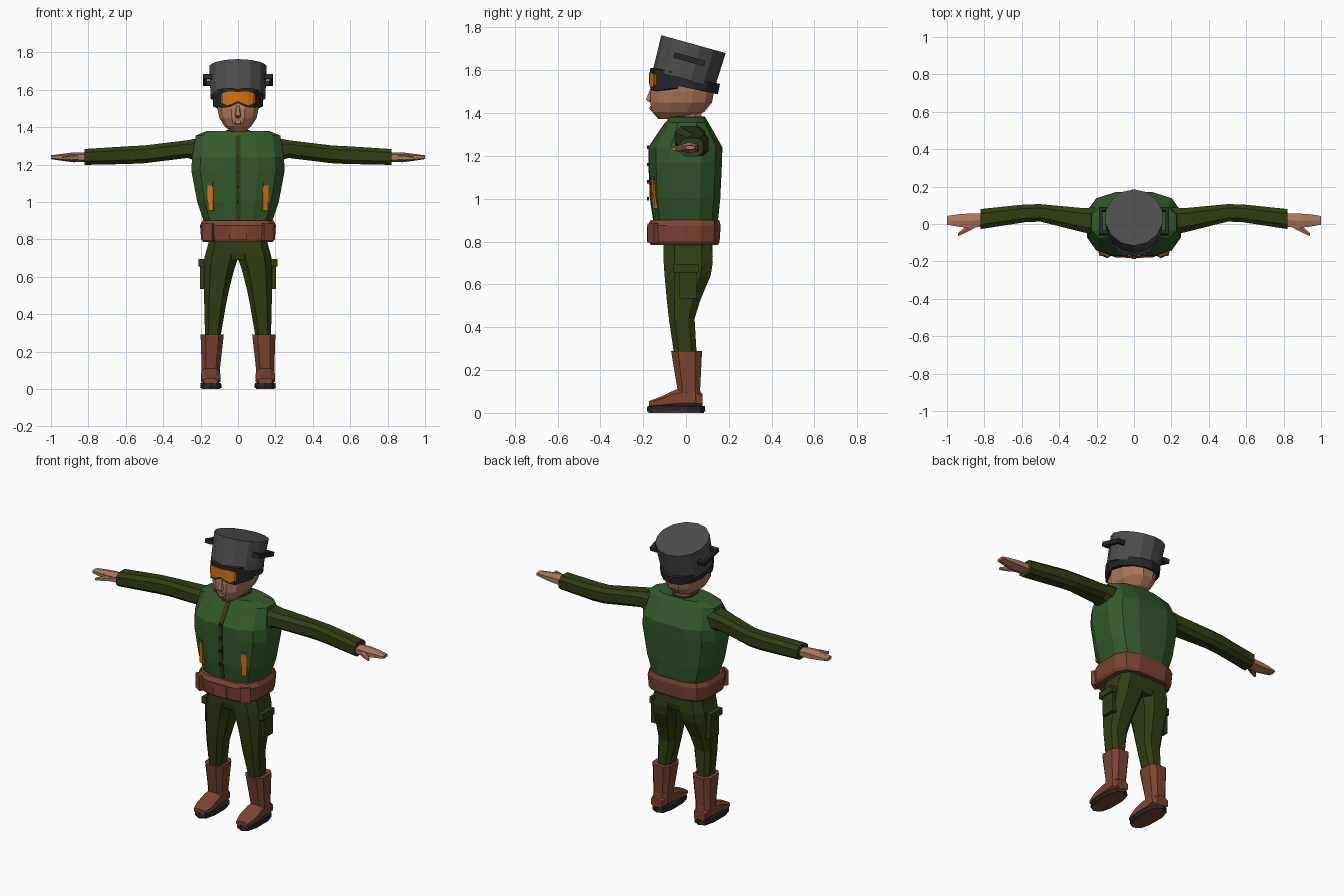
import bpy, bmesh, math
from mathutils import Matrix, Vector

if "Cube" in bpy.data.objects:
    bpy.data.objects.remove(bpy.data.objects["Cube"])

def material(name, rgb):
    m = bpy.data.materials.new(name)
    m.diffuse_color = (*rgb, 1)
    m.use_nodes = True
    m.node_tree.nodes["Principled BSDF"].inputs["Base Color"].default_value = m.diffuse_color
    return m

VEST = material("vest green", (0.032, 0.102, 0.023))
CLOTH = material("olive cloth", (0.031, 0.047, 0.006))
BROWN = material("brown leather", (0.2, 0.058, 0.03))
SKIN = material("skin", (0.43, 0.19, 0.105))
STEEL = material("grey steel", (0.075, 0.075, 0.077))
BLACK = material("black rubber", (0.019, 0.02, 0.023))
ORANGE = material("orange", (0.7, 0.175, 0.003))

def finish(name, bm, mat, mirror=False):
    bmesh.ops.recalc_face_normals(bm, faces=bm.faces)
    me = bpy.data.meshes.new(name)
    bm.to_mesh(me)
    bm.free()
    me.materials.append(mat)
    ob = bpy.data.objects.new(name, me)
    bpy.context.collection.objects.link(ob)
    if mirror:
        ob.modifiers.new("Mirror", 'MIRROR').use_mirror_merge = False
    return ob

def skin(name, rings, mat, mirror=False):
    """Bridge rings of points into a capped solid."""
    bm = bmesh.new()
    loops = [[bm.verts.new(p) for p in r] for r in rings]
    n = len(loops[0])
    for a, b in zip(loops, loops[1:]):
        for i in range(n):
            j = (i + 1) % n
            bm.faces.new((a[i], a[j], b[j], b[i]))
    bm.faces.new(loops[0])
    bm.faces.new(loops[-1])
    return finish(name, bm, mat, mirror)

def loft(name, mat, sections, axis='z', n=8, p=2.5, mirror=False):
    """Sections are (position, min a, max a, min b, max b) across the axis."""
    unit = []
    for i in range(n):
        t = 2 * math.pi * (i + 0.5) / n
        unit.append([math.copysign(abs(f) ** (2 / p), f) for f in (math.cos(t), math.sin(t))])
    k = max(u[0] for u in unit)
    rings = []
    for t, a0, a1, b0, b1 in sections:
        ring = []
        for u, v in unit:
            a = (a0 + a1) / 2 + u / k * (a1 - a0) / 2
            b = (b0 + b1) / 2 + v / k * (b1 - b0) / 2
            ring.append({'z': (a, b, t), 'x': (t, a, b), 'y': (a, t, b)}[axis])
        rings.append(ring)
    return skin(name, rings, mat, mirror)

def box(name, mat, center, size, turn=0, tilt=0, frame=Matrix(), mirror=False):
    bm = bmesh.new()
    m = (frame @ Matrix.Translation(center) @ Matrix.Rotation(math.radians(turn), 4, 'Z')
         @ Matrix.Rotation(math.radians(tilt), 4, 'X') @ Matrix.Diagonal((*size, 1)))
    bmesh.ops.create_cube(bm, size=1, matrix=m)
    return finish(name, bm, mat, mirror)

def visor(name, mat, half, depth):
    """Curved shield from half columns (x, y, bottom, top)."""
    cols = [(-x, y, a, b) for x, y, a, b in reversed(half[1:])] + half
    skin(name, [[(x, y, a), (x, y, b), (x, y + depth, b), (x, y + depth, a)]
                for x, y, a, b in cols], mat)

# Boots
loft("boot_tread", BROWN, [(0, .095, .195, -.17, .078), (.01, .095, .195, -.17, .078)], n=10, mirror=True)
loft("boot_sole", BLACK, [(.006, .088, .202, -.178, .085), (.032, .09, .2, -.175, .083)], n=10, mirror=True)
loft("boot_foot", BROWN, [(-.172, .108, .184, .028, .055), (-.12, .093, .198, .026, .075),
     (-.045, .096, .196, .026, .11), (.03, .1, .194, .026, .12), (.078, .11, .185, .028, .09)],
     axis='y', p=3, mirror=True)
loft("boot_shaft", BROWN, [(.05, .098, .195, -.045, .072), (.11, .096, .194, -.04, .066),
     (.29, .076, .2, -.07, .075)], p=3, mirror=True)

# Trousers
loft("trouser_leg", CLOTH, [(.27, .095, .176, -.055, .05), (.44, .066, .18, -.08, .04),
     (.53, .048, .183, -.09, .068), (.64, .02, .183, -.1, .115), (.70, .0, .18, -.104, .125),
     (.81, .0, .15, -.104, .12)], p=3, mirror=True)
loft("trouser_seat", CLOTH, [(.69, -.08, .08, -.095, .115), (.73, -.165, .165, -.104, .125),
     (.82, -.15, .15, -.104, .122)], n=12, p=3)
box("cargo_pocket", CLOTH, (.187, .01, .605), (.032, .085, .14), mirror=True)
box("cargo_flap", CLOTH, (.188, 0, .675), (.046, .115, .04), mirror=True)

# Belt with buckle and side loops
loft("belt", BROWN, [(.785, -.185, .185, -.165, .15), (.80, -.197, .197, -.172, .157),
     (.875, -.203, .203, -.18, .162), (.9, -.19, .19, -.165, .155)], n=12, p=3.5)
box("belt_buckle", BROWN, (0, -.176, .835), (.09, .014, .075))
box("belt_pouch", BROWN, (.155, -.15, .84), (.06, .035, .09), turn=32, mirror=True)

# Vest: flat front panel with rounded-off flanks
loft("vest", VEST, [(.885, -.18, .18, -.148, .148), (1.0, -.218, .218, -.165, .16),
     (1.17, -.25, .25, -.172, .168), (1.24, -.245, .245, -.172, .17),
     (1.355, -.226, .226, -.095, .105), (1.38, -.165, .165, -.08, .09)], n=12, p=3)
skin("vest_placket", [[(-.014, y, z), (.014, y, z), (.014, y + .008, z), (-.014, y + .008, z)]
     for z, y in ((.89, -.152), (1.0, -.169), (1.17, -.176), (1.24, -.176), (1.355, -.099))], CLOTH)
for z in (1.0, 1.08, 1.16, 1.24):
    box("vest_button", BLACK, (0, -.177, z), (.012, .008, .016))
box("pocket_zip", ORANGE, (.144, -.143, 1.022), (.03, .024, .135), turn=20, tilt=3, mirror=True)
box("zip_pull", STEEL, (.148, -.148, 1.095), (.034, .022, .016), turn=20, mirror=True)

# Collar and neck
loft("collar", CLOTH, [(1.33, -.085, .085, -.085, .095), (1.385, -.062, .062, -.07, .085)], n=10)
loft("neck", SKIN, [(1.34, -.048, .048, -.05, .07), (1.44, -.05, .05, -.05, .075)])

# Sleeves and hands
loft("sleeve", CLOTH, [(.19, -.06, .09, 1.21, 1.345), (.27, -.045, .085, 1.235, 1.33),
     (.5, .013, .106, 1.207, 1.302), (.58, .01, .105, 1.203, 1.298),
     (.82, -.027, .08, 1.198, 1.283)], axis='x', p=3, mirror=True)
loft("hand", SKIN, [(.8, -.012, .058, 1.215, 1.26), (.88, -.022, .056, 1.215, 1.262),
     (.94, -.014, .052, 1.222, 1.255), (1.0, -.004, .043, 1.23, 1.248)], axis='x', n=6, mirror=True)
loft("thumb", SKIN, [(.85, -.02, .01, 1.222, 1.25), (.89, -.042, -.005, 1.22, 1.25),
     (.94, -.065, -.048, 1.224, 1.24)], axis='x', n=6, mirror=True)

# Head and face
loft("head", SKIN, [(1.373, -.035, .035, -.13, .02), (1.405, -.072, .072, -.158, .085),
     (1.45, -.1, .1, -.167, .122), (1.5, -.11, .11, -.165, .13), (1.57, -.112, .112, -.155, .13),
     (1.625, -.095, .095, -.115, .11)], n=12, p=2.4)
skin("nose", [[(-w, -.15, z), (w, -.15, z), (w * .5, y, z), (-w * .5, y, z)]
     for z, w, y in ((1.45, .018, -.17), (1.463, .022, -.187), (1.515, .012, -.166))], SKIN)
skin("lips", [[(-w, -.15, z), (w, -.15, z), (w * .6, y, z), (-w * .6, y, z)]
     for z, w, y in ((1.408, .018, -.16), (1.42, .026, -.172), (1.432, .018, -.168))], SKIN)

# Goggles
visor("goggle_frame", BLACK, [(0, -.168, 1.527, 1.604), (.04, -.166, 1.508, 1.61),
      (.085, -.15, 1.503, 1.606), (.132, -.07, 1.515, 1.595)], .035)
visor("goggle_lens", ORANGE, [(0, -.172, 1.539, 1.588), (.03, -.1705, 1.527, 1.59),
      (.055, -.165, 1.516, 1.59), (.09, -.147, 1.53, 1.58)], .009)

# Cooking pot worn as a helmet, tipped backwards
tip = Matrix.Translation((0, -.01, 1.56)) @ Matrix.Rotation(math.radians(-15.5), 4, 'X')
bm = bmesh.new()
bmesh.ops.create_cone(bm, cap_ends=True, segments=14, radius1=.15, radius2=.156, depth=.168,
                      matrix=tip @ Matrix.Translation((0, 0, .084)))
finish("pot", bm, STEEL)
box("pot_handle_bar", BLACK, (.178, 0, .095), (.018, .15, .026), frame=tip, mirror=True)
for y in (-.065, .065):
    box("pot_handle_arm", BLACK, (.16, y, .095), (.04, .02, .026), frame=tip, mirror=True)

# Goggle strap running round the head below the pot
bm = bmesh.new()
strap = (Matrix.Translation((0, .007, 1.543)) @ Matrix.Rotation(math.radians(-12), 4, 'X')
         @ Matrix.Diagonal((.138, .15, 1, 1)))
bmesh.ops.create_cone(bm, cap_ends=False, segments=14, radius1=1, radius2=1, depth=.05, matrix=strap)
band = finish("goggle_strap", bm, BLACK)
solid = band.modifiers.new("Thickness", 'SOLIDIFY')
solid.thickness = .025
solid.offset = -1
